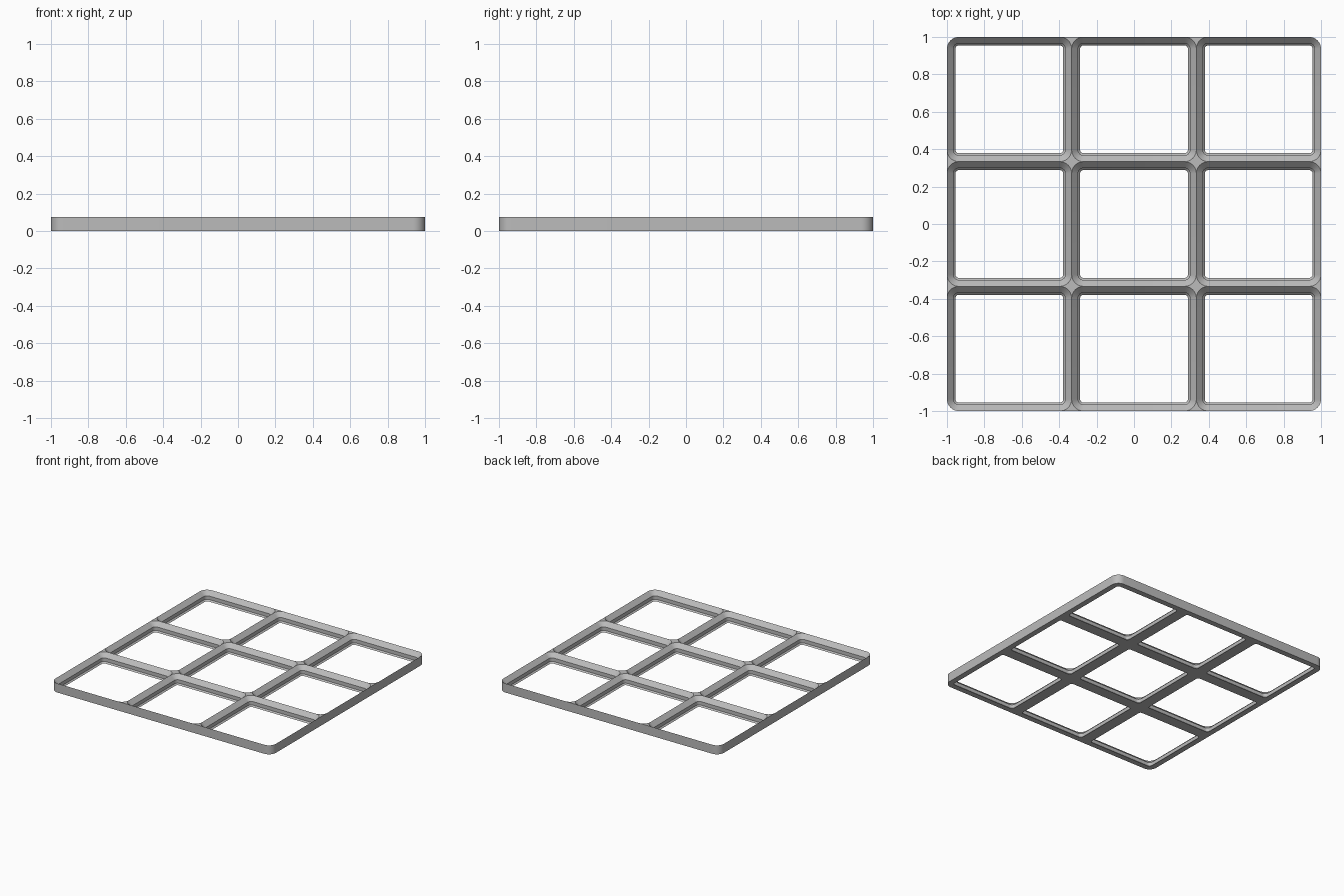
import bpy, bmesh, math

if "Cube" in bpy.data.objects:
    bpy.data.objects.remove(bpy.data.objects["Cube"])

CELLS = 3
PITCH = 2 / CELLS
RADIUS = 0.0635
HEIGHT = 0.0738
SEGMENTS = 10
# Cell cross-section as (inset, height): slope, wall, small chamfer, underside
PROFILE = [(0, HEIGHT), (0.0341, 0.0397), (0.0341, 0.0111), (0.0452, 0), (0, 0)]


def arc(cx, cy, sx, sy, inset):
    """Rounded corner of a cell, in the quadrant (sx, sy), counter-clockwise."""
    r = RADIUS - inset
    ox = cx + sx * (PITCH / 2 - RADIUS)
    oy = cy + sy * (PITCH / 2 - RADIUS)
    start = math.atan2(sy, sx) - math.pi / 4
    return [(ox + r * math.cos(start + math.pi / 2 * k / SEGMENTS),
             oy + r * math.sin(start + math.pi / 2 * k / SEGMENTS))
            for k in range(SEGMENTS + 1)]


QUADRANTS = [(1, 1), (-1, 1), (-1, -1), (1, -1)]
centres = [PITCH * (i - (CELLS - 1) / 2) for i in range(CELLS)]
bm = bmesh.new()

# Cell rims: each one lofted through the profile
for cx in centres:
    for cy in centres:
        loops = []
        for inset, z in PROFILE:
            points = [p for sx, sy in QUADRANTS for p in arc(cx, cy, sx, sy, inset)]
            loops.append([bm.verts.new((x, y, z)) for x, y in points])
        for a, b in zip(loops, loops[1:]):
            for k in range(len(a)):
                n = (k + 1) % len(a)
                bm.faces.new((a[k], a[n], b[n], b[k]))

# Flat star and half-star fillers where cells meet, on top and underneath
for i in range(CELLS + 1):
    for j in range(CELLS + 1):
        gx, gy = -1 + i * PITCH, -1 + j * PITCH
        points, count = {}, 0
        for sx, sy in QUADRANTS:
            cx, cy = gx - sx * PITCH / 2, gy - sy * PITCH / 2
            if abs(cx) < 1 and abs(cy) < 1:
                count += 1
                for x, y in arc(cx, cy, sx, sy, 0):
                    points[(round(x - gx, 5), round(y - gy, 5))] = (x, y)
        if count < 2:
            continue
        ring = sorted(points.values(), key=lambda p: math.atan2(p[1] - gy, p[0] - gx))
        for z in (0, HEIGHT):
            bm.faces.new([bm.verts.new((x, y, z)) for x, y in ring])

# Weld everything, then close the outer side wall
bmesh.ops.remove_doubles(bm, verts=bm.verts[:], dist=0.0002)
rim = [e for e in bm.edges if e.is_boundary]
bmesh.ops.bridge_loops(bm, edges=rim)
bmesh.ops.recalc_face_normals(bm, faces=bm.faces[:])

mesh = bpy.data.meshes.new("grid_baseplate")
bm.to_mesh(mesh)
bm.free()
plate = bpy.data.objects.new("grid_baseplate", mesh)
bpy.context.collection.objects.link(plate)

grey = bpy.data.materials.new("light grey")
grey.diffuse_color = (0.5, 0.5, 0.5, 1)
grey.use_nodes = True
grey.node_tree.nodes["Principled BSDF"].inputs["Base Color"].default_value = grey.diffuse_color
mesh.materials.append(grey)

bpy.context.view_layer.objects.active = plate
plate.select_set(True)
bpy.ops.object.shade_smooth_by_angle(angle=math.radians(30))
